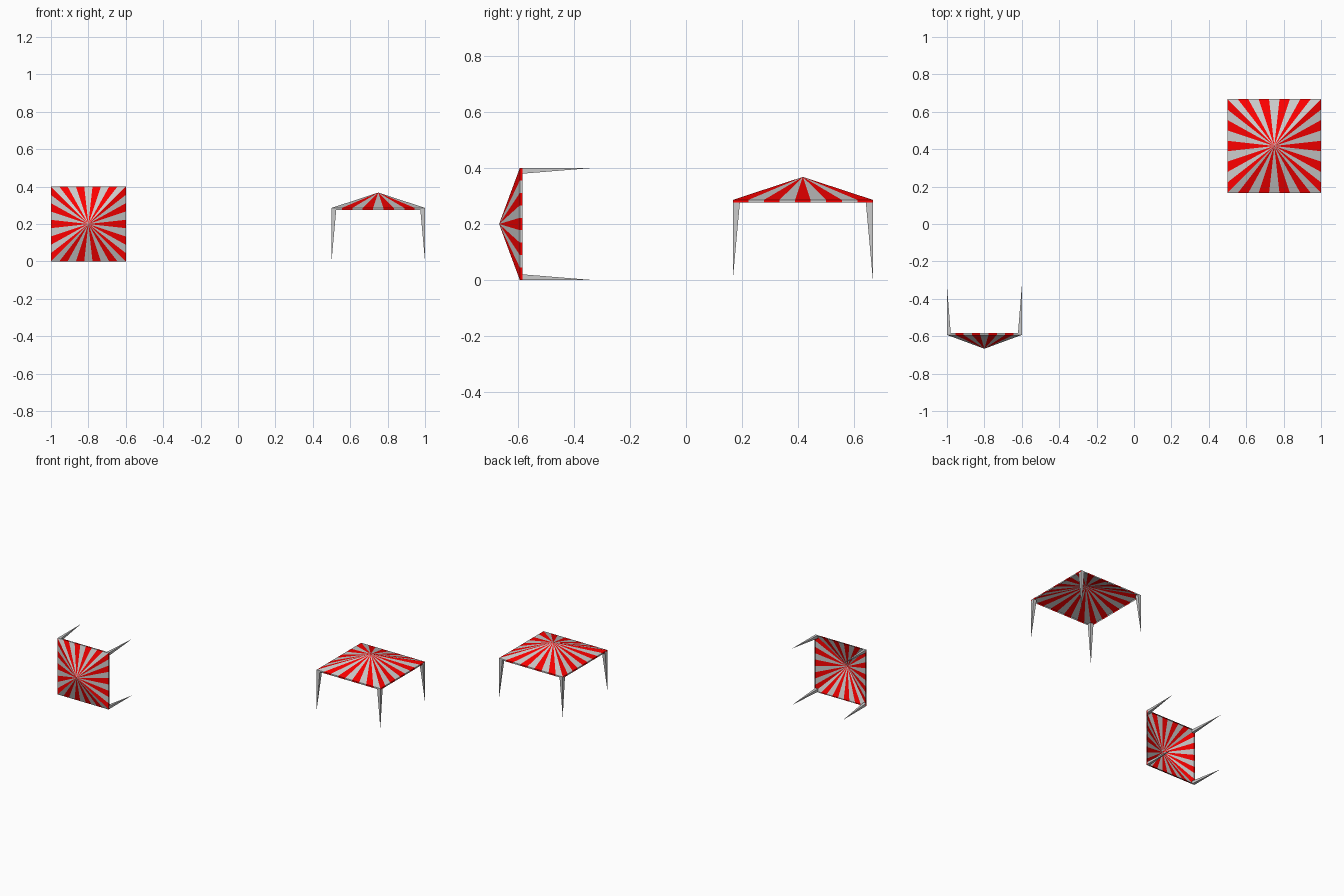
import bpy, bmesh, math
from mathutils import Matrix, Vector

if "Cube" in bpy.data.objects:
    bpy.data.objects.remove(bpy.data.objects["Cube"])


def material(name, rgb):
    m = bpy.data.materials.new(name)
    m.diffuse_color = (*rgb, 1)
    m.use_nodes = True
    m.node_tree.nodes["Principled BSDF"].inputs["Base Color"].default_value = m.diffuse_color
    return m


RED = material("red_cloth", (1.0, 0.0, 0.0))
PALE = material("pale_cloth", (0.8, 0.8, 0.8))
STRIPES = 9  # stripes on each side
CORNERS = [Vector(c) for c in ((1, -1), (1, 1), (-1, 1), (-1, -1))]


def finish(bm, name, matrix, mats=()):
    mesh = bpy.data.meshes.new(name)
    bm.to_mesh(mesh)
    bm.free()
    for m in mats:
        mesh.materials.append(m)
    obj = bpy.data.objects.new(name, mesh)
    obj.matrix_world = matrix
    bpy.context.collection.objects.link(obj)


# striped four-sided roof with a narrow hanging edge
def canopy(name, matrix, half, apex, eave, hem):
    bm = bmesh.new()
    rim = []
    for i, a in enumerate(CORNERS):
        b = CORNERS[(i + 1) % 4]
        rim += [a.lerp(b, k / STRIPES) * half for k in range(STRIPES)]
    top = bm.verts.new((0, 0, apex))
    upper = [bm.verts.new((p.x, p.y, eave)) for p in rim]
    lower = [bm.verts.new((p.x, p.y, hem)) for p in rim]
    n = len(rim)
    for k in range(n):
        j = (k + 1) % n
        roof = bm.faces.new((upper[k], upper[j], top))
        edge = bm.faces.new((lower[k], lower[j], upper[j], upper[k]))
        roof.material_index = edge.material_index = k % 2
    finish(bm, name, matrix, (RED, PALE))


# square leg tapering to a point at its outer corner
def leg(name, matrix, corner, half, width, top):
    bm = bmesh.new()
    out = corner * half
    inn = corner * (half - width)
    tip = bm.verts.new((out.x, out.y, 0))
    ring = [bm.verts.new((x, y, top)) for x, y in
            ((out.x, out.y), (inn.x, out.y), (inn.x, inn.y), (out.x, inn.y))]
    bm.faces.new(ring)
    for k in range(4):
        bm.faces.new((ring[k], tip, ring[(k + 1) % 4]))
    bmesh.ops.recalc_face_normals(bm, faces=bm.faces)
    finish(bm, name, matrix)


def tent(prefix, matrix, half, apex, eave, hem, width):
    canopy(prefix + "_canopy", matrix, half, apex, eave, hem)
    for i, c in enumerate(CORNERS):
        leg(f"{prefix}_leg_{i + 1}", matrix, c, half, width, eave - 0.001)


# upright tent
tent("standing_tent", Matrix.Translation((0.75, 0.417, 0)),
     0.25, 0.368, 0.286, 0.276, 0.026)

# smaller tent lying on its side, roof toward the front
tent("tipped_tent",
     Matrix.Translation((-0.8, -0.332, 0.2)) @ Matrix.Rotation(math.pi / 2, 4, 'X'),
     0.2, 0.335, 0.261, 0.251, 0.021)
